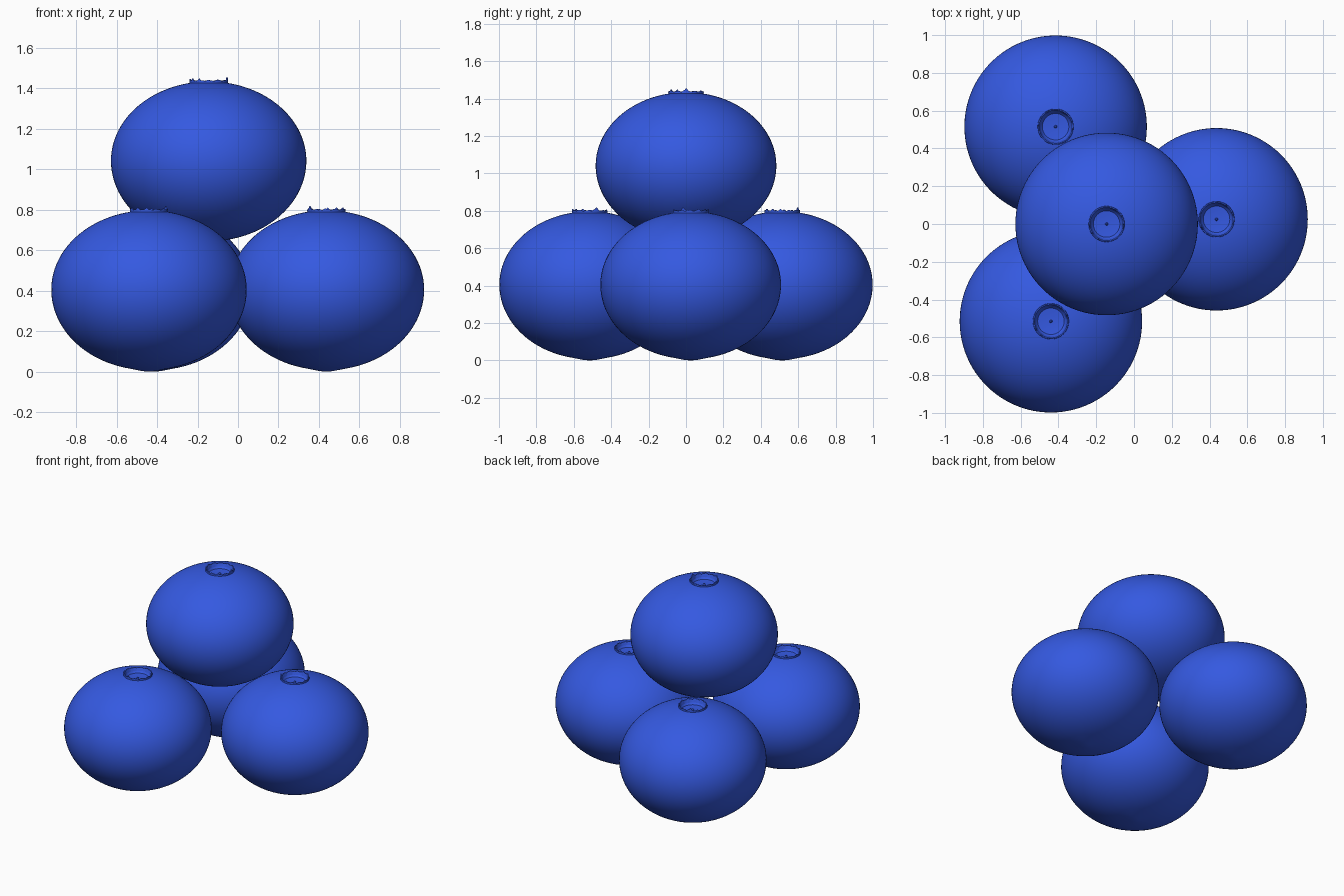
import bpy, bmesh, math, random

if "Cube" in bpy.data.objects:
    bpy.data.objects.remove(bpy.data.objects["Cube"])

SEG = 96
R = 0.483       # berry radius
MID = 0.405     # height of the widest ring

mat = bpy.data.materials.new("berry_blue")
mat.diffuse_color = (0.035, 0.1, 0.75, 1)
mat.use_nodes = True
mat.node_tree.nodes["Principled BSDF"].inputs["Base Color"].default_value = mat.diffuse_color


def lathe(name, profile, loc, turn, jag=None):
    """Revolve (radius, z, jag weight) points around z; radius 0 makes a pole."""
    bm = bmesh.new()
    rings = []
    for r, z, w in profile:
        if r == 0:
            rings.append([bm.verts.new((0, 0, z))])
            continue
        ring = []
        for i in range(SEG):
            a = 2 * math.pi * i / SEG
            dz = w * jag[i] if jag else 0
            ring.append(bm.verts.new((r * math.cos(a), r * math.sin(a), z + dz)))
        rings.append(ring)
    for lo, hi in zip(rings, rings[1:]):
        for i in range(SEG):
            j = (i + 1) % SEG
            if len(lo) == 1:
                bm.faces.new((lo[0], hi[j], hi[i]))
            elif len(hi) == 1:
                bm.faces.new((lo[i], lo[j], hi[0]))
            else:
                bm.faces.new((lo[i], lo[j], hi[j], hi[i]))
    me = bpy.data.meshes.new(name)
    bm.to_mesh(me)
    bm.free()
    me.materials.append(mat)
    ob = bpy.data.objects.new(name, me)
    bpy.context.collection.objects.link(ob)
    ob.location = loc
    ob.rotation_euler.z = turn
    bpy.context.view_layer.objects.active = ob
    ob.select_set(True)
    bpy.ops.object.shade_smooth_by_angle(angle=math.radians(40))
    ob.select_set(False)


# body: squashed ball with a faint tip below and a shallow dish on top
body = [(0, 0, 0), (0.03, 0.002, 0)]
for k in range(4, 61):
    t = -math.pi / 2 + (math.pi - 0.18) * k / 60
    half = 0.398 if t < 0 else 0.392
    body.append((R * math.cos(t), MID + half * math.sin(t), 0))
body += [(0.08, 0.78, 0), (0.07, 0.768, 0), (0.03, 0.764, 0),
         (0.008, 0.764, 0), (0.004, 0.772, 0), (0, 0.773, 0)]

# crown: thin ragged collar around the dish
crown = [(0.094, 0.782, 0), (0.095, 0.794, 0.5), (0.094, 0.799, 1),
         (0.088, 0.799, 1), (0.084, 0.79, 0.5), (0.078, 0.775, 0)]

berries = [("left_front", -0.44, -0.515, 0, 0.4),
           ("left_back", -0.415, 0.515, 0, 2.0),
           ("right", 0.437, 0.025, 0, 3.6),
           ("top", -0.145, 0.0, 0.637, 0.0)]

random.seed(4)
spikes = [random.uniform(0.003, 0.012) for _ in range(12)]
spikes[0] = 0.02
jag = []
for i in range(SEG):
    n = round(i / 8) % 12
    d = abs((i + 4) % 8 - 4) / 4
    jag.append(spikes[n] * (1 - d) ** 1.5 + 0.002 * math.sin(i * 1.7))

for name, x, y, z, turn in berries:
    lathe("berry_" + name, body, (x, y, z), turn)
    lathe("crown_" + name, crown, (x, y, z), turn, jag)
